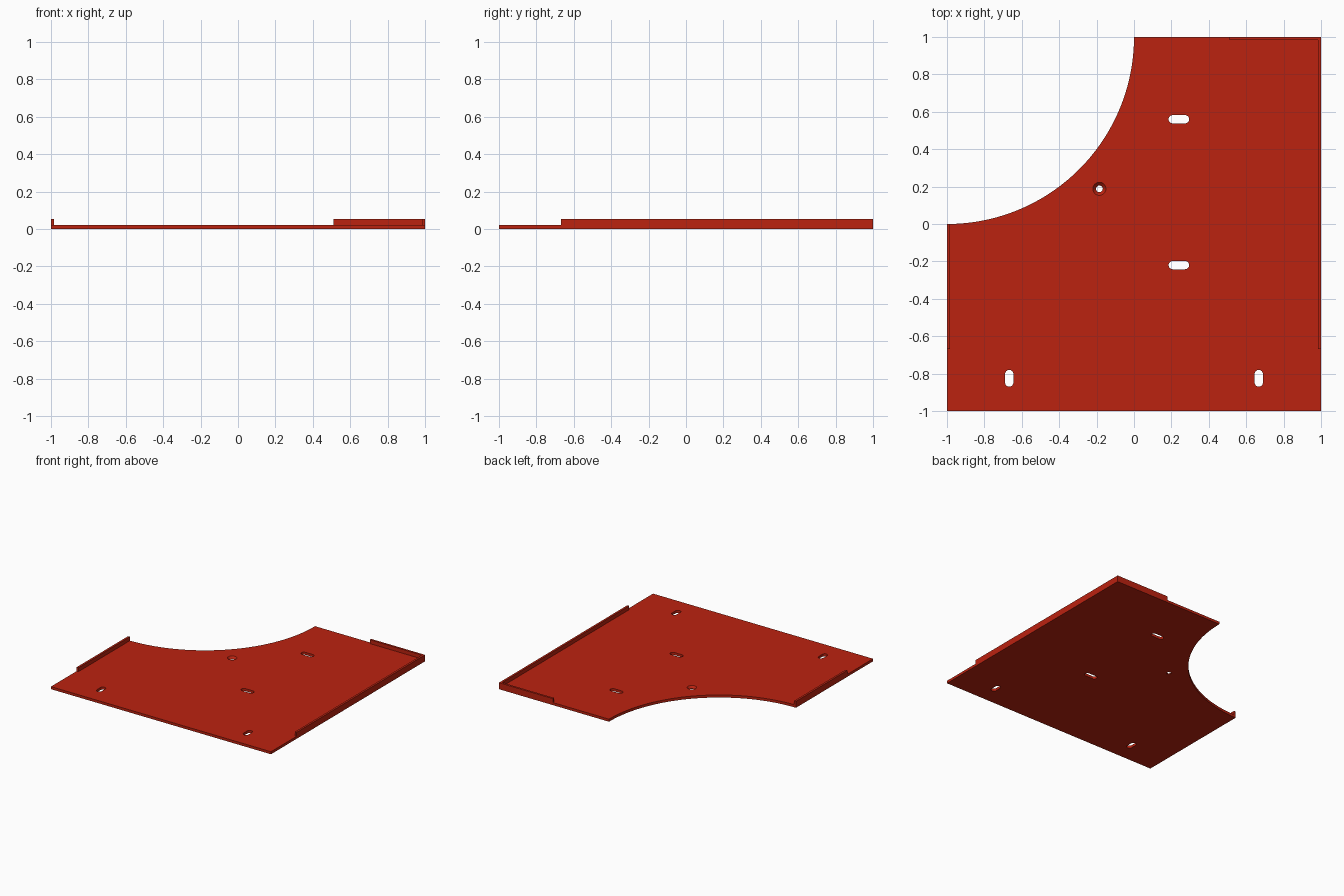
import bpy, bmesh
from math import sin, cos, pi

cube = bpy.data.objects.get("Cube")
if cube:
    bpy.data.objects.remove(cube)

THICK, WALL, HEIGHT = 0.021, 0.017, 0.053

red = bpy.data.materials.new("red_paint")
red.use_nodes = True
red.diffuse_color = (0.5, 0.016, 0.005, 1)
red.node_tree.nodes["Principled BSDF"].inputs["Base Color"].default_value = red.diffuse_color


def arc(cx, cy, r, start, end, n):
    steps = [start + (end - start) * i / n for i in range(n + 1)]
    return [(cx + r * cos(a), cy + r * sin(a)) for a in steps]


def prism(name, outline, z0, z1, top_outline=None):
    """Solid between two matching outlines."""
    bm = bmesh.new()
    low = [bm.verts.new((x, y, z0)) for x, y in outline]
    high = [bm.verts.new((x, y, z1)) for x, y in top_outline or outline]
    bm.faces.new(low)
    bm.faces.new(high)
    for i in range(len(low)):
        j = (i + 1) % len(low)
        bm.faces.new((low[i], low[j], high[j], high[i]))
    bmesh.ops.recalc_face_normals(bm, faces=bm.faces)
    mesh = bpy.data.meshes.new(name)
    bm.to_mesh(mesh)
    bm.free()
    mesh.materials.append(red)
    obj = bpy.data.objects.new(name, mesh)
    bpy.context.collection.objects.link(obj)
    return obj


def cut(target, cutter):
    mod = target.modifiers.new(cutter.name, 'BOOLEAN')
    mod.operation = 'DIFFERENCE'
    mod.solver = 'EXACT'
    mod.object = cutter
    cutter.hide_render = True
    cutter.hide_set(True)
    cutter.display_type = 'WIRE'


def slot(x, y, length, width, upright):
    """Rounded slot outline."""
    r, d = width / 2, (length - width) / 2
    pts = arc(d, 0, r, -pi / 2, pi / 2, 12) + arc(-d, 0, r, pi / 2, 3 * pi / 2, 12)
    return [(x - v, y + u) if upright else (x + u, y + v) for u, v in pts]


# Base plate with a quarter-round bite out of the back corner
plate = prism("base_plate",
              [(-1, -1), (1, -1), (1, 1)] + arc(-1, 1, 1, 0, -pi / 2, 64),
              0, THICK)

# Mounting slots
slots = [(0.24, 0.56, 0.11, False), (0.24, -0.22, 0.11, False),
         (-0.667, -0.825, 0.09, True), (0.667, -0.825, 0.09, True)]
for i, (x, y, length, upright) in enumerate(slots):
    cut(plate, prism(f"slot_cutter_{i + 1}", slot(x, y, length, 0.044, upright), -0.1, 0.1))

# Countersunk screw hole
def circle(r):
    return arc(-0.185, 0.188, r, 0, 2 * pi, 32)[:-1]

cut(plate, prism("screw_hole_cutter", circle(0.018), -0.1, 0.1))
cut(plate, prism("countersink_cutter", circle(0.018), 0.003, THICK + 0.001, circle(0.036)))

# Upright rims along the edges
def rim(name, x0, x1, y0, y1):
    prism(name, [(x0, y0), (x1, y0), (x1, y1), (x0, y1)], THICK, HEIGHT)

rim("left_rim", 1 - WALL, 1, -0.667, 1)
rim("back_rim", 0.51, 1 - WALL, 1 - WALL, 1)
rim("right_rim", -1, -1 + WALL, -0.667, 0)
